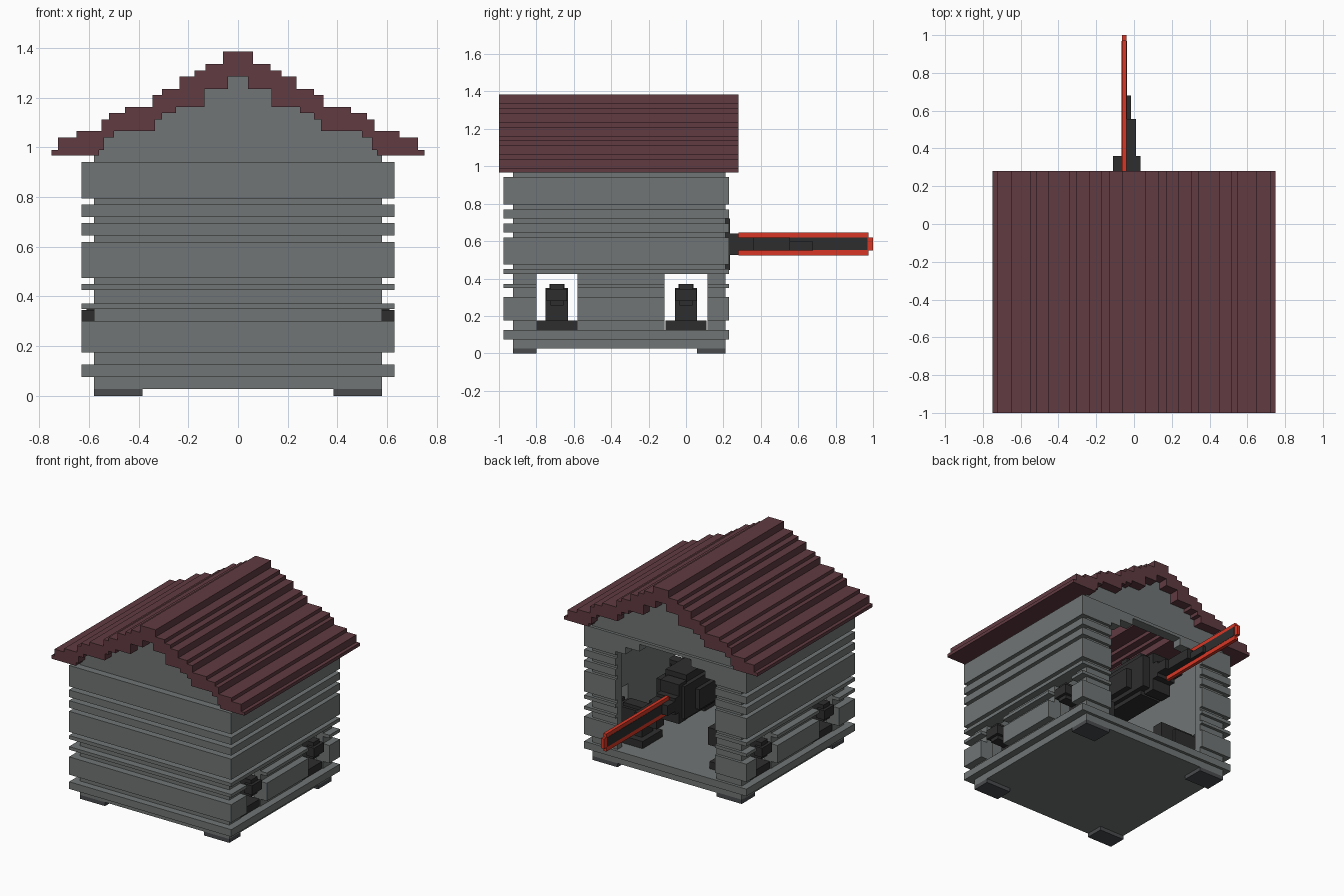
import bpy, bmesh


def material(name, rgb):
    m = bpy.data.materials.new(name)
    m.diffuse_color = (*rgb, 1)
    return m


GREY = material("wall grey", (0.165, 0.178, 0.178))
MAROON = material("roof maroon", (0.115, 0.043, 0.053))
DARK = material("dark metal", (0.027, 0.027, 0.027))
SLATE = material("foot slate", (0.065, 0.07, 0.075))
RED = material("chain red", (0.68, 0.037, 0.018))


def finish(bm, name, mat):
    bmesh.ops.recalc_face_normals(bm, faces=bm.faces)
    me = bpy.data.meshes.new(name)
    bm.to_mesh(me)
    bm.free()
    me.materials.append(mat)
    ob = bpy.data.objects.new(name, me)
    bpy.context.collection.objects.link(ob)
    return ob


def boxes(name, mat, items, mirror=False):
    """Each item is (x0, x1, y0, y1, z0, z1)."""
    bm = bmesh.new()
    for x0, x1, y0, y1, z0, z1 in items:
        for s in ((1, -1) if mirror else (1,)):
            v = bmesh.ops.create_cube(bm, size=1)["verts"]
            for p in v:
                p.co = (s * (x0 + x1) / 2 + p.co.x * (x1 - x0),
                        (y0 + y1) / 2 + p.co.y * (y1 - y0),
                        (z0 + z1) / 2 + p.co.z * (z1 - z0))
    return finish(bm, name, mat)


def prism(name, mat, pts, y0, y1):
    bm = bmesh.new()
    f = bm.faces.new([bm.verts.new((x, y0, z)) for x, z in pts])
    r = bmesh.ops.extrude_face_region(bm, geom=[f])
    bmesh.ops.translate(bm, vec=(0, y1 - y0, 0),
                        verts=[g for g in r["geom"] if isinstance(g, bmesh.types.BMVert)])
    return finish(bm, name, mat)


def stairs(steps):
    """Stepped half profile, ridge to eave, from (half width, height) pairs."""
    pts, x = [], 0
    for w, z in steps:
        pts += [(x, z), (w, z)] if x else [(w, z)]
        x = w
    return pts


def mirrored(pts):
    return [(-x, z) for x, z in reversed(pts)] + pts


# Stepped roof and gables
top = stairs([(0.06, 1.385), (0.13, 1.335), (0.175, 1.31), (0.235, 1.285), (0.305, 1.235),
              (0.345, 1.21), (0.455, 1.162), (0.52, 1.138), (0.55, 1.113), (0.65, 1.065),
              (0.725, 1.04), (0.75, 0.99)]) + [(0.75, 0.967)]
under = stairs([(0.04, 1.285), (0.135, 1.235), (0.25, 1.163), (0.305, 1.138), (0.335, 1.113),
                (0.36, 1.065), (0.5, 1.065), (0.54, 1.04), (0.56, 0.99)]) + [(0.56, 0.967)]
prism("roof", MAROON, mirrored(top) + list(reversed(mirrored(under))), -1.0, 0.28)
gable = mirrored(under + [(0.56, 0.94)])
prism("front_gable", GREY, gable, -0.925, -0.875)
prism("back_gable", GREY, gable, 0.16, 0.21)

# Floor, feet and front wall
boxes("floor", GREY, [(-0.58, 0.58, -0.925, 0.21, 0.027, 0.125)])
boxes("feet", SLATE, [(0.385, 0.58, -0.925, -0.80, 0, 0.03),
                      (0.385, 0.58, 0.06, 0.21, 0, 0.03)], True)
boxes("front_wall", GREY, [(-0.58, 0.58, -0.925, -0.875, 0.12, 0.967)])

# Side walls with two gun ports each
PORTS = [(-0.915 + 0.115, -0.58), (-0.115, 0.115)]


def solid_spans(y0, y1):
    edges = [y0] + [e for p in PORTS for e in p] + [y1]
    return list(zip(edges[::2], edges[1::2]))


boxes("side_walls", GREY,
      [(0.53, 0.58, a, b, 0.12, 0.425) for a, b in solid_spans(-0.925, 0.21)]
      + [(0.53, 0.58, -0.925, 0.21, 0.425, 0.967)], True)

# Back wall with a stepped doorway: (z0, z1, half width of opening)
DOOR = [(0.125, 0.82, 0.385), (0.82, 0.87, 0.31), (0.87, 0.92, 0.2)]
boxes("back_wall", GREY, [(w, 0.58, 0.16, 0.21, a, b) for a, b, w in DOOR], True)
boxes("back_lintel", GREY, [(-0.58, 0.58, 0.16, 0.21, 0.92, 0.967)])

# Plank courses around all four sides
COURSES = [(0.075, 0.125), (0.175, 0.30), (0.35, 0.372), (0.425, 0.45), (0.475, 0.62),
           (0.645, 0.695), (0.72, 0.77), (0.795, 0.942)]
front, side, back = [], [], []
for a, b in COURSES:
    front.append((-0.63, 0.63, -0.975, -0.925, a, b))
    spans = solid_spans(-0.975, 0.23) if 0.125 < a < 0.42 else [(-0.975, 0.23)]
    side += [(0.58, 0.63, p, q, a, b) for p, q in spans]
    for c, d, w in [(0, 0.125, 0)] + DOOR + [(0.92, 1, 0)]:
        lo, hi = max(a, c), min(b, d)
        if hi - lo > 0.001:
            back.append((w, 0.63, 0.21, 0.23, lo, hi))
boxes("front_planks", GREY, front)
boxes("side_planks", GREY, side, True)
boxes("back_planks", GREY, back, True)

# Four guns looking out of the ports
for label, y in (("front", -0.69), ("back", 0.0)):
    boxes(label + "_guns", DARK, [
        (0.26, 0.575, y - 0.11, y + 0.11, 0.125, 0.175),
        (0.30, 0.50, y - 0.06, y + 0.06, 0.175, 0.35),
        (0.20, 0.46, y - 0.04, y + 0.04, 0.25, 0.372),
        (0.50, 0.61, y - 0.035, y + 0.035, 0.255, 0.372),
        (0.57, 0.63, y - 0.055, y + 0.055, 0.28, 0.345)], True)

# Power saw: motor body, handles, bar and chain
boxes("saw_body", DARK, [
    (-0.13, 0.09, -0.32, 0.20, 0.47, 0.70),
    (-0.10, 0.06, -0.28, 0.14, 0.44, 0.75),
    (-0.16, 0.13, -0.20, 0.08, 0.50, 0.64),
    (-0.11, 0.035, 0.15, 0.235, 0.445, 0.72),
    (-0.11, 0.035, 0.20, 0.28, 0.525, 0.64),
    (-0.11, 0.035, 0.25, 0.36, 0.55, 0.62),
    (-0.04, 0.01, 0.30, 0.555, 0.55, 0.62),
    (-0.04, -0.015, 0.30, 0.68, 0.55, 0.597)])
boxes("saw_handle", DARK, [
    (-0.06, 0.02, -0.55, -0.30, 0.62, 0.67), (-0.06, 0.02, -0.55, -0.30, 0.49, 0.53),
    (-0.06, 0.02, -0.58, -0.53, 0.49, 0.67), (-0.05, 0.01, -0.12, -0.06, 0.74, 0.82)])
boxes("saw_bar", DARK, [(-0.066, -0.038, 0.22, 0.97, 0.552, 0.618)])
boxes("saw_chain", RED, [
    (-0.064, -0.04, 0.28, 0.975, 0.618, 0.645), (-0.064, -0.04, 0.28, 0.975, 0.522, 0.552),
    (-0.064, -0.04, 0.97, 1.0, 0.55, 0.62)])
